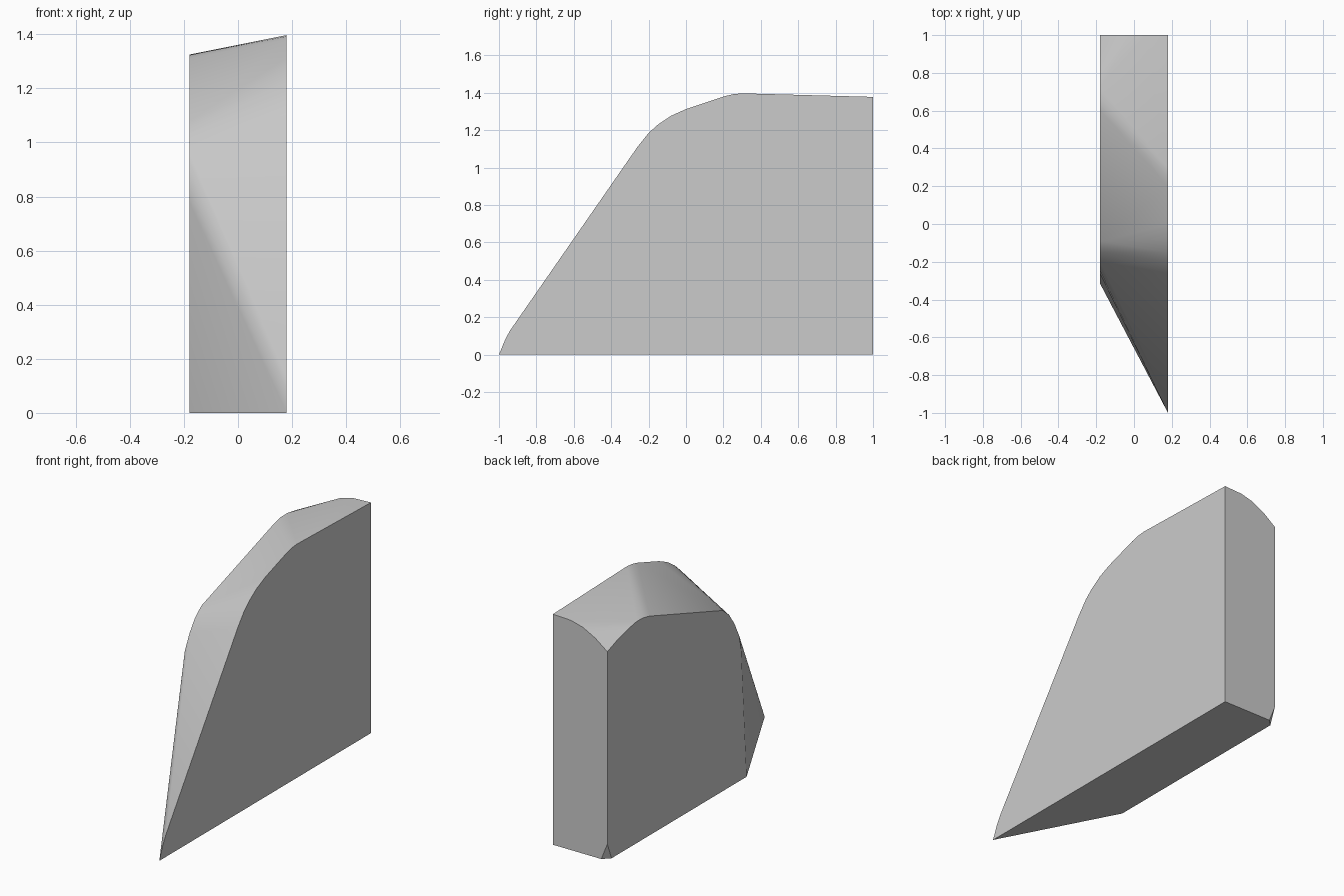
import bpy
import bmesh

cube = bpy.data.objects.get("Cube")
if cube:
    bpy.data.objects.remove(cube, do_unlink=True)

HALF = 0.18

# Outline of the tall left side, as (y, z)
left_profile = [(-1, 0), (-0.965, 0.085), (-0.94, 0.13), (-0.9, 0.185),
                (-0.26, 1.11), (-0.2, 1.185), (-0.15, 1.23), (-0.08, 1.277),
                (0, 1.313), (0.2, 1.38), (0.25, 1.392), (0.3, 1.397),
                (1, 1.378), (1, 0)]

# Outline of the shorter right side, with its cut lower back corner
right_profile = [(-0.315, 0), (-0.264, 0.78), (-0.245, 0.87), (-0.2, 0.96),
                 (-0.15, 1.03), (-0.09, 1.08), (0.6, 1.31), (0.66, 1.323),
                 (0.72, 1.325), (0.8, 1.312), (0.9, 1.286), (1, 1.25),
                 (1, 0.1), (0.96, 0)]

# Rounded top of the back and the cut corner, as (x, z)
back_points = [(0.06, 1.373), (-0.02, 1.352), (-0.1, 1.31), (-0.14, 0)]

points = [(HALF, y, z) for y, z in left_profile]
points += [(-HALF, y, z) for y, z in right_profile]
points += [(x, 1, z) for x, z in back_points]

# Skin the outlines with one convex shell
bm = bmesh.new()
for p in points:
    bm.verts.new(p)
hull = bmesh.ops.convex_hull(bm, input=bm.verts)
loose = [v for v in bm.verts if not v.link_faces]
bmesh.ops.delete(bm, geom=loose, context="VERTS")
bmesh.ops.dissolve_limit(bm, angle_limit=0.01, verts=bm.verts, edges=bm.edges)
bmesh.ops.recalc_face_normals(bm, faces=bm.faces)
mesh = bpy.data.meshes.new("wedge_block")
bm.to_mesh(mesh)
bm.free()

block = bpy.data.objects.new("wedge_block", mesh)
bpy.context.collection.objects.link(block)

# Plain grey finish
grey = bpy.data.materials.new("light_grey")
grey.use_nodes = True
colour = (0.6, 0.6, 0.6, 1)
grey.diffuse_color = colour
grey.node_tree.nodes["Principled BSDF"].inputs["Base Color"].default_value = colour
mesh.materials.append(grey)

# Soft shading across the rounded bands, crisp at the corners
bpy.ops.object.select_all(action="DESELECT")
block.select_set(True)
bpy.context.view_layer.objects.active = block
bpy.ops.object.shade_smooth_by_angle(angle=0.35)
